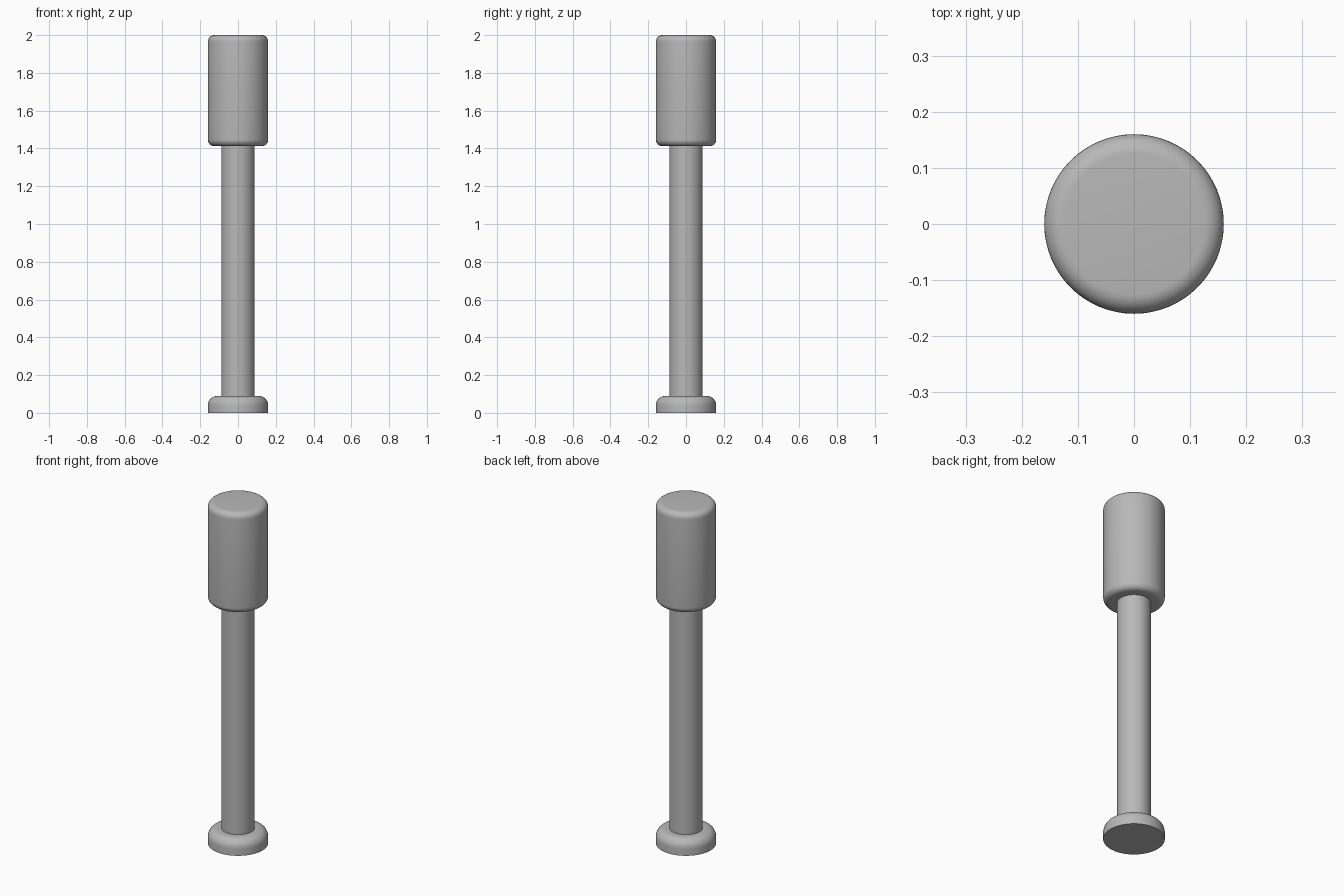
import bpy, bmesh, math

if "Cube" in bpy.data.objects:
    bpy.data.objects.remove(bpy.data.objects["Cube"])

SIDES = 64

# Mid grey shared by every part
grey = bpy.data.materials.new("mid_grey")
grey.diffuse_color = (0.48, 0.48, 0.48, 1)
grey.use_nodes = True
grey.node_tree.nodes["Principled BSDF"].inputs["Base Color"].default_value = grey.diffuse_color


def round_corner(r, z, rad, top, n=8):
    """Quarter-round outer edge, listed from bottom to top."""
    pts = []
    for i in range(n + 1):
        a = math.pi / 2 * i / n
        if top:
            pts.append((r - rad + rad * math.cos(a), z - rad + rad * math.sin(a)))
        else:
            pts.append((r - rad + rad * math.sin(a), z + rad - rad * math.cos(a)))
    return pts


def lathe(name, profile):
    """Spin a (radius, height) profile around the z axis."""
    bm = bmesh.new()
    verts = [bm.verts.new((r, 0, z)) for r, z in profile]
    edges = [bm.edges.new(pair) for pair in zip(verts, verts[1:])]
    bmesh.ops.spin(bm, geom=verts + edges, cent=(0, 0, 0), axis=(0, 0, 1),
                   angle=2 * math.pi, steps=SIDES, use_merge=True)
    bmesh.ops.remove_doubles(bm, verts=bm.verts, dist=1e-5)
    bmesh.ops.recalc_face_normals(bm, faces=bm.faces)
    mesh = bpy.data.meshes.new(name)
    bm.to_mesh(mesh)
    bm.free()
    mesh.materials.append(grey)
    obj = bpy.data.objects.new(name, mesh)
    bpy.context.collection.objects.link(obj)
    bpy.ops.object.select_all(action='DESELECT')
    obj.select_set(True)
    bpy.context.view_layer.objects.active = obj
    bpy.ops.object.shade_smooth_by_angle(angle=math.radians(35))
    return obj


# Foot: flat underneath, rounded upper edge, open where the shaft meets it
lathe("foot", [(0, 0), (0.16, 0)] + round_corner(0.16, 0.09, 0.05, True)
      + [(0.088, 0.09)])

# Shaft
lathe("shaft", [(0.088, 0.09), (0.088, 1.412)])

# Head: rounded at both ends
lathe("head", [(0.088, 1.412)] + round_corner(0.16, 1.412, 0.035, False)
      + round_corner(0.16, 2.0, 0.035, True) + [(0, 2.0)])
